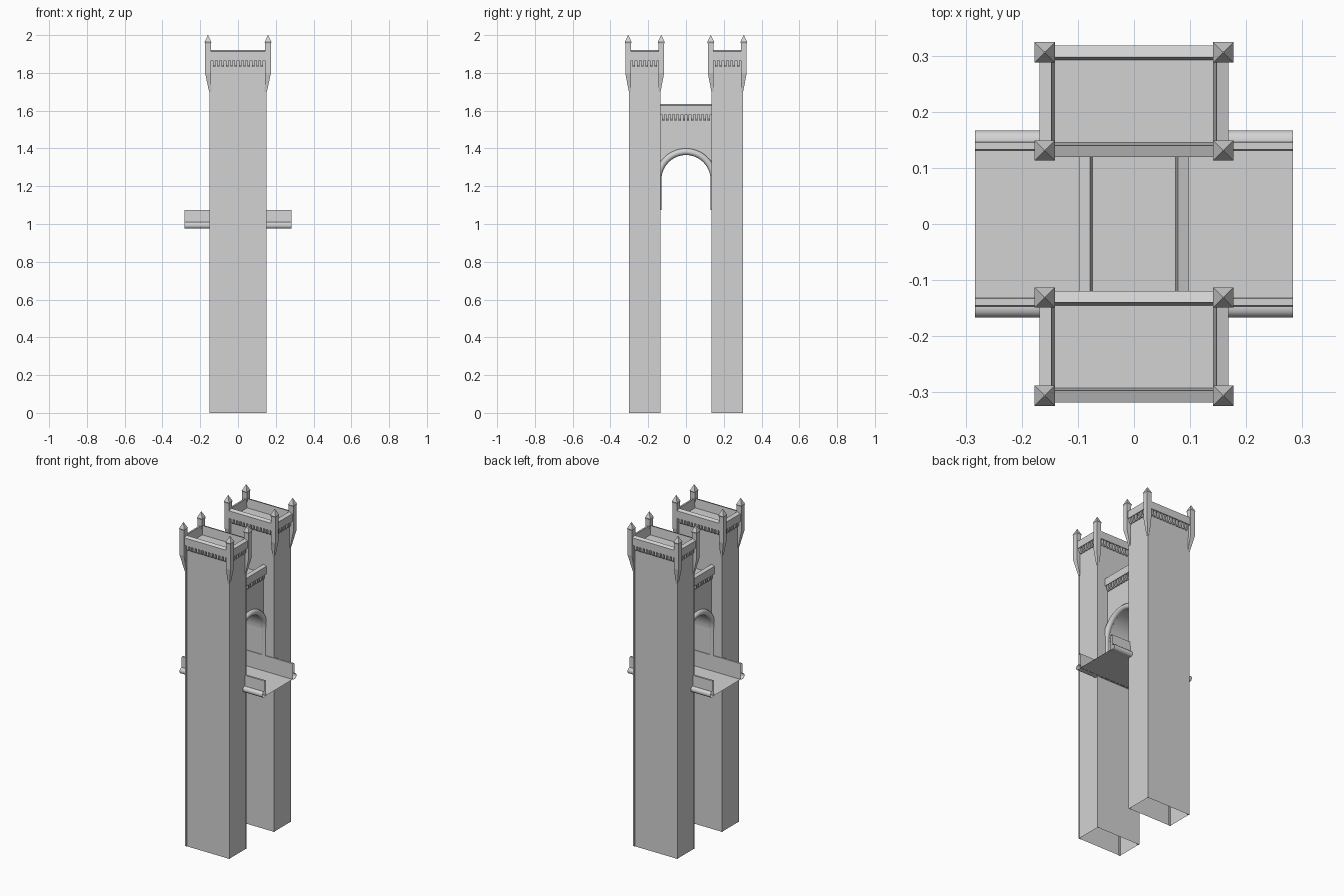
import bpy, bmesh
from math import sin, cos, pi, radians

cube = bpy.data.objects.get("Cube")
if cube:
    bpy.data.objects.remove(cube, do_unlink=True)

stone = bpy.data.materials.new("pale grey stone")
stone.use_nodes = True
GREY = (0.65, 0.65, 0.65, 1)
stone.diffuse_color = GREY
stone.node_tree.nodes["Principled BSDF"].inputs["Base Color"].default_value = GREY


def finish(name, bm, smooth=None):
    bmesh.ops.recalc_face_normals(bm, faces=bm.faces)
    me = bpy.data.meshes.new(name)
    bm.to_mesh(me)
    bm.free()
    me.materials.append(stone)
    ob = bpy.data.objects.new(name, me)
    bpy.context.collection.objects.link(ob)
    if smooth:
        bpy.ops.object.select_all(action='DESELECT')
        ob.select_set(True)
        bpy.context.view_layer.objects.active = ob
        bpy.ops.object.shade_smooth_by_angle(angle=radians(smooth))
    return ob


def add_loft(bm, rings, closed=True, start=False, end=False):
    """Skin a list of equally long point rings."""
    rows = [[bm.verts.new(p) for p in r] for r in rings]
    n = len(rows[0])
    for a, b in zip(rows, rows[1:]):
        for i in range(n if closed else n - 1):
            j = (i + 1) % n
            bm.faces.new((a[i], a[j], b[j], b[i]))
    if start:
        bm.faces.new(rows[0])
    if end:
        bm.faces.new(rows[-1])


def loft(name, rings, smooth=None, **kw):
    bm = bmesh.new()
    add_loft(bm, rings, **kw)
    return finish(name, bm, smooth)


def rect(cx, cy, hx, hy, z):
    return [(cx + sx * hx, cy + sy * hy, z)
            for sx, sy in ((-1, -1), (1, -1), (1, 1), (-1, 1))]


def mirrored(profile):
    """Complete a half profile across its first coordinate."""
    return [(-a, b) for a, b in reversed(profile)] + profile


def add_corbels(bm, place, half, count, z):
    """Row of tapered brackets; place(along, out) gives x, y."""
    pitch = 2 * half / count
    w = pitch * 0.27
    for i in range(count):
        c = -half + pitch * (i + 0.5)
        rings = []
        for depth, dz in ((0.006, -0.034), (0.014, -0.022), (0.014, 0.0)):
            rings.append([(*place(c + a, o), z + dz) for a, o in
                          ((-w, -0.002), (w, -0.002), (w, depth), (-w, depth))])
        add_loft(bm, rings, start=True, end=True)


# Towers
WX, WY, CY, EAVE = 0.15, 0.0815, 0.2185, 1.865
for side, label in ((-1, "front"), (1, "back")):
    cy = side * CY

    def ring(d, z):
        return rect(0, cy, WX + d, WY + d, z)

    loft(label + "_tower_walls", [ring(0, 0), ring(0, EAVE)])
    loft(label + "_tower_parapet",
         [ring(0, EAVE), ring(0.018, EAVE), ring(0.018, 1.912),
          ring(-0.003, 1.92), ring(-0.008, EAVE)], end=True)

    # Corbels under the parapet on all four sides
    bm = bmesh.new()
    for s in (-1, 1):
        add_corbels(bm, lambda a, o: (a, cy + s * (WY + o)), 0.138, 12, EAVE)
        add_corbels(bm, lambda a, o: (s * (WX + o), cy + a), 0.07, 6, EAVE)
    finish(label + "_tower_corbels", bm)

    # Corner strips and corner turrets
    strips, turrets, caps = bmesh.new(), bmesh.new(), bmesh.new()
    for sx in (-1, 1):
        for sy in (-1, 1):
            add_loft(strips, [rect(sx * 0.1455, cy + sy * 0.081, 0.0065, 0.0025, z)
                              for z in (0, EAVE)], start=True, end=True)
            tx, ty = sx * 0.159, cy + sy * 0.0875
            add_loft(turrets, [rect(sx * 0.147, cy + sy * 0.078, 0.006, 0.006, 1.7),
                               rect(tx, ty, 0.0155, 0.0155, 1.8),
                               rect(tx, ty, 0.0155, 0.0155, 1.96)],
                     start=True, end=True)
            add_loft(caps, [rect(tx, ty, h, h, z) for h, z in
                            ((0.0155, 1.955), (0.018, 1.963), (0.001, 2.0))],
                     start=True, end=True)
    finish(label + "_tower_corner_strips", strips)
    finish(label + "_turrets", turrets)
    finish(label + "_turret_caps", caps)

# Arched wall between the towers
SPRING, TOP, HALF, SEG = 1.235, 1.58, 0.08, 24
arc = [(0.135 * cos(pi * i / SEG), SPRING + 0.135 * sin(pi * i / SEG))
       for i in range(SEG + 1)]
outline = arc + [(-0.137, SPRING), (-0.137, TOP), (0.137, TOP), (0.137, SPRING)]
loft("arch_wall", [[(x, y, z) for y, z in outline] for x in (-HALF, HALF)],
     smooth=30, start=True, end=True)

# Walkway with parapets on top of the arched wall
walk = mirrored([(0.074, TOP), (0.078, 1.635), (0.098, 1.627), (0.098, TOP), (HALF, TOP)])
loft("arch_parapet", [[(x, y, z) for x, z in walk] for y in (-0.137, 0.137)], closed=False)
bm = bmesh.new()
for s in (-1, 1):
    add_corbels(bm, lambda a, o: (s * (HALF + o), a), 0.132, 12, TOP)
finish("arch_corbels", bm)

# Round moulding along each edge of the arch
R, TUBE = 0.1475, 0.0175
path = [(R, 1.075, 0)]
path += [(R * cos(pi * i / SEG), SPRING + R * sin(pi * i / SEG), pi * i / SEG)
         for i in range(SEG + 1)]
path += [(-R, 1.075, pi)]
for s, label in ((-1, "right"), (1, "left")):
    rings = []
    for y, z, t in path:
        rings.append([(s * HALF + TUBE * sin(2 * pi * k / 12),
                       y + TUBE * cos(2 * pi * k / 12) * cos(t),
                       z + TUBE * cos(2 * pi * k / 12) * sin(t)) for k in range(12)])
    loft(label + "_arch_moulding", rings, smooth=40, start=True, end=True)

# Bridge deck with side barriers and a rounded rail on the outside
rail = [(0.15 + 0.017 * sin(pi * i / 8), 0.9925 + 0.0175 * cos(pi * i / 8)) for i in range(9)]
deck = mirrored([(0.13, 0.98), (0.133, 1.075), (0.145, 1.075), (0.148, 1.01)]
                + rail + [(0.13, 0.979)])
loft("bridge_deck", [[(x, y, z) for y, z in deck] for x in (-0.283, 0.283)],
     smooth=35, closed=False)
